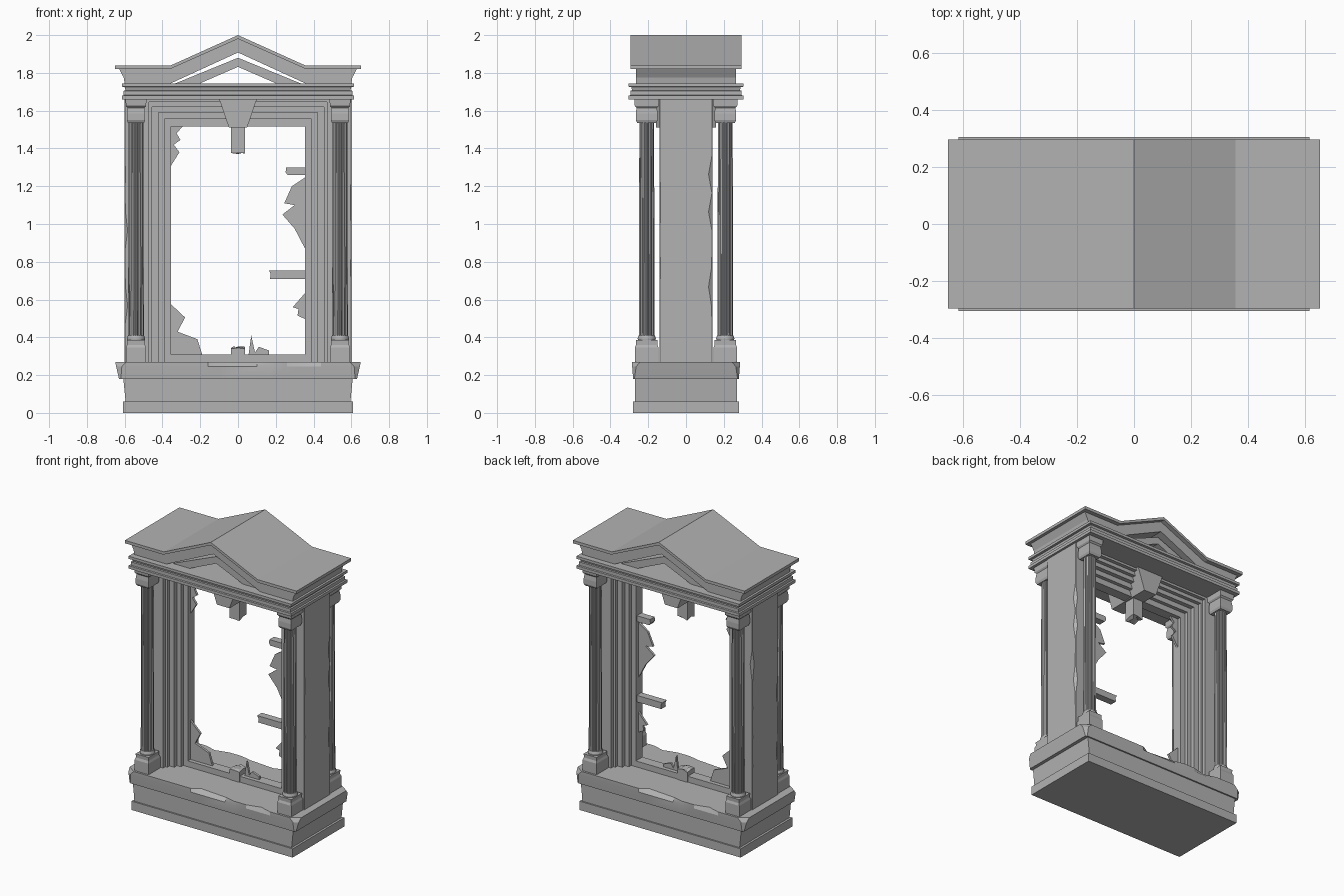
import bpy, bmesh, math, random
from mathutils import Vector

random.seed(4)
cube = bpy.data.objects.get("Cube")
if cube:
    bpy.data.objects.remove(cube)

stone = bpy.data.materials.new("grey_stone")
stone.use_nodes = True
GREY = (0.45, 0.45, 0.45, 1)
stone.diffuse_color = GREY
stone.node_tree.nodes["Principled BSDF"].inputs["Base Color"].default_value = GREY


def loft(name, rings, smooth=False):
    """Skin a stack of equal-length closed rings and cap both ends."""
    bm = bmesh.new()
    loops = [[bm.verts.new(p) for p in ring] for ring in rings]
    n = len(loops[0])
    for a, b in zip(loops, loops[1:]):
        for i in range(n):
            j = (i + 1) % n
            bm.faces.new((a[i], a[j], b[j], b[i]))
    bm.faces.new(loops[0][::-1])
    bm.faces.new(loops[-1])
    bmesh.ops.recalc_face_normals(bm, faces=bm.faces)
    mesh = bpy.data.meshes.new(name)
    bm.to_mesh(mesh)
    bm.free()
    mesh.materials.append(stone)
    obj = bpy.data.objects.new(name, mesh)
    bpy.context.collection.objects.link(obj)
    if smooth:
        bpy.context.view_layer.objects.active = obj
        bpy.ops.object.select_all(action='DESELECT')
        obj.select_set(True)
        bpy.ops.object.shade_smooth_by_angle(angle=math.radians(25))
    return obj


def prism(name, pts, depth):
    """Extrude an x-z outline symmetrically along y."""
    return loft(name, [[(x, y, z) for x, z in pts] for y in (-depth, depth)])


def mirrored(half):
    return half + [(-x, z) for x, z in reversed(half) if x]


def rect(z, hx, hy, cx=0, cy=0):
    return [(cx + sx * hx, cy + sy * hy, z)
            for sx, sy in ((-1, -1), (1, -1), (1, 1), (-1, 1))]


def box(name, x0, x1, z0, z1, depth):
    return prism(name, [(x0, z0), (x1, z0), (x1, z1), (x0, z1)], depth)


# Plinth
loft("plinth_foot", [rect(0, .61, .28), rect(.06, .61, .28)])
loft("plinth_body", [rect(.06, .595, .27), rect(.18, .607, .27)])


# Plinth cap with broken corners and chipped long edges
def cap_ring(z, hx, hy, cut, chip):
    edge = [(-hx + cut, 0), (-.16, 0), (-.1, 1), (.1, .5), (.17, 0),
            (.26, 0), (.36, .7), (.44, 0), (hx - cut, 0)]
    front = [(x, -hy + k * chip, z) for x, k in edge]
    front += [(hx, -hy + cut * .7, z)]
    return front + [(hx, hy - cut * .7, z)] + [(-x, -y, z) for x, y, _ in front[:-1]] \
        + [(-hx, hy - cut * .7, z), (-hx, -hy + cut * .7, z)]


loft("plinth_cap", [cap_ring(.18, .63, .28, .01, 0), cap_ring(.245, .645, .285, .03, 0),
                    cap_ring(.27, .65, .285, .06, .035)], True)


# Side piers with worn outer corners
def worn_pier(side):
    rings = []
    for i in range(15):
        z = .27 + i * 1.39 / 14
        wear = [random.choice((.002, .004, .016)) if 2 < i < 11 else .002 for _ in range(2)]
        a, b = wear
        pts = [(.47, -.14), (.6 - a, -.14), (.6, -.14 + a * 1.3),
               (.6, .14 - b * 1.3), (.6 - b, .14), (.47, .14)]
        rings.append([(side * x, y, z) for x, y in pts])
    loft("left_pier" if side > 0 else "right_pier", rings, True)


for side in (1, -1):
    worn_pier(side)

# Stepped window surround
for i, (x, z, depth) in enumerate([(.48, 1.645, .14), (.455, 1.62, .115), (.42, 1.59, .09),
                                   (.39, 1.555, .06), (.355, 1.515, .035)]):
    prism(f"surround_step_{i + 1}",
          mirrored([(x, z), (x, .27), (.52, .27), (.52, 1.66)]), depth)
box("window_sill", -.36, .36, .265, .31, .035)


# Fluted columns with base and capital
def column(name, cx, cy):
    def flutes(z, r):
        ring = []
        for k in range(48):
            a = math.tau * k / 48
            f = r * (1, 1, .86, .86)[k % 4]
            ring.append((cx + f * math.cos(a), cy + f * math.sin(a), z))
        return ring

    def disc(z, r):
        return [(cx + r * math.cos(math.tau * k / 24), cy + r * math.sin(math.tau * k / 24), z)
                for k in range(24)]

    def blocks(part, steps):
        loft(f"{name}_{part}", [rect(z, .053 * s, .063 * s, cx, cy) for z, s in steps])

    loft(name + "_shaft", [flutes(.4, .042), flutes(1.54, .039)])
    loft(name + "_ring", [disc(.38, .046), disc(.395, .048), disc(.41, .043)], True)
    blocks("base", [(.27, 1), (.345, 1), (.36, .9), (.385, .92)])
    blocks("capital", [(1.535, .8), (1.55, .92), (1.585, .92), (1.615, .85), (1.625, 1), (1.66, 1.05)])


for sx, sname in ((1, "left"), (-1, "right")):
    for sy, fname in ((-1, "front"), (1, "back")):
        column(f"{fname}_{sname}_column", sx * .54, sy * .208)

# Entablature moulding
loft("entablature", [rect(z, hx, hy) for z, hx, hy in [
    (1.66, .615, .305), (1.68, .615, .305), (1.682, .605, .295), (1.705, .605, .295),
    (1.707, .595, .285), (1.725, .6, .29), (1.727, .615, .305), (1.745, .615, .305)]])

# Open pediment and gabled roof
prism("pediment_body", mirrored([(0, 1.908), (.355, 1.745), (.6, 1.745), (.605, 1.775),
                                 (.63, 1.822), (.355, 1.822), (0, 1.982)]), .265)
prism("pediment_inner_rake", mirrored([(0, 1.832), (.2, 1.745), (.33, 1.745), (0, 1.88)]), .235)
prism("roof_slab", mirrored([(0, 1.98), (.36, 1.82), (.65, 1.82),
                             (.65, 1.84), (.355, 1.84), (0, 2)]), .295)

# Keystone and broken mullion
prism("keystone", mirrored([(.048, 1.51), (.1, 1.662)]), .16)


def broken_stub(name, z_fixed, z_broken, hx, hy):
    end = [(x, y, z_broken + random.uniform(-.012, .012)) for x, y in
           [(math.copysign(hx, c) if abs(c) > .5 else 0, math.copysign(hy, s) if abs(s) > .5 else 0)
            for c, s in [(math.cos(k * math.pi / 4), math.sin(k * math.pi / 4)) for k in range(8)]]]
    tip = [(x * .5, y * .5, z_broken + random.uniform(-.01, .01)) for x, y, _ in end]
    loft(name, [[(x, y, z_fixed) for x, y, _ in end], end, tip])


broken_stub("upper_mullion_stub", 1.52, 1.38, .038, .04)
broken_stub("lower_mullion_stub", .27, .345, .038, .04)

# Broken glazing bars
prism("lower_glazing_bar", [(.17, .71), (.36, .71), (.36, .755), (.163, .755), (.173, .735)], .025)
prism("upper_glazing_bar", [(.262, 1.26), (.36, 1.26), (.36, 1.3), (.255, 1.3), (.252, 1.275)], .025)

# Remaining jagged panes
SHARDS = {
    "lower_right_shard": [(-.36, .58), (-.28, .505), (-.32, .43), (-.215, .39), (-.19, .31), (-.36, .31)],
    "upper_right_shard": [(-.36, 1.515), (-.295, 1.515), (-.325, 1.48), (-.305, 1.445),
                          (-.34, 1.42), (-.31, 1.38), (-.36, 1.3)],
    "upper_left_shard": [(.36, 1.25), (.285, 1.2), (.245, 1.11), (.3, 1.1),
                         (.235, 1.05), (.3, .975), (.36, .86)],
    "lower_left_shard": [(.36, .64), (.29, .56), (.32, .55), (.315, .515), (.36, .495)],
    "bottom_shard": [(.055, .3), (.07, .41), (.09, .32), (.11, .35), (.165, .33), (.165, .3)],
}
for name, pts in SHARDS.items():
    prism(name, pts, .008)
